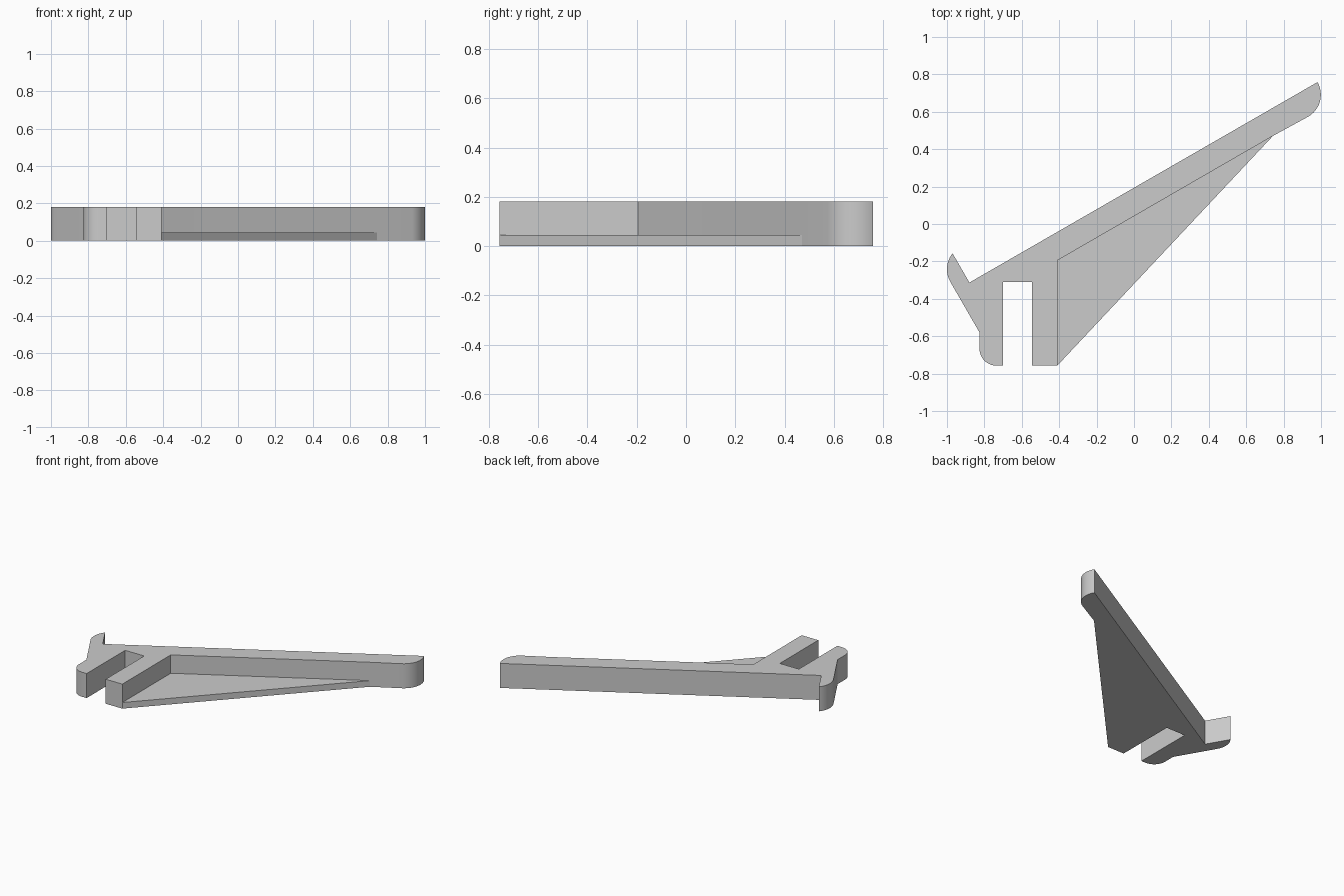
import bpy
import bmesh
from math import radians, sin, cos

if "Cube" in bpy.data.objects:
    bpy.data.objects.remove(bpy.data.objects["Cube"], do_unlink=True)

# Plain grey material
grey = bpy.data.materials.new("plain grey")
grey.use_nodes = True
colour = (0.6, 0.6, 0.6, 1)
grey.diffuse_color = colour
grey.node_tree.nodes["Principled BSDF"].inputs["Base Color"].default_value = colour


def arc(cx, cy, r, start, end, steps=12):
    """Points along an arc, angles in degrees."""
    angles = [radians(start + (end - start) * i / steps) for i in range(steps + 1)]
    return [(cx + r * cos(a), cy + r * sin(a)) for a in angles]


def extrude_profile(name, points, height):
    """Flat outline raised from the ground to the given height."""
    bm = bmesh.new()
    face = bm.faces.new([bm.verts.new((x, y, 0)) for x, y in points])
    raised = bmesh.ops.extrude_face_region(bm, geom=[face], use_keep_orig=True)
    for v in raised["geom"]:
        if isinstance(v, bmesh.types.BMVert):
            v.co.z = height
    bmesh.ops.recalc_face_normals(bm, faces=bm.faces)
    mesh = bpy.data.meshes.new(name)
    bm.to_mesh(mesh)
    bm.free()
    mesh.materials.append(grey)
    obj = bpy.data.objects.new(name, mesh)
    bpy.context.collection.objects.link(obj)
    bpy.ops.object.select_all(action="DESELECT")
    obj.select_set(True)
    bpy.context.view_layer.objects.active = obj
    bpy.ops.object.shade_smooth_by_angle(angle=radians(25))
    return obj


# Corners shared by the bracket and its web
foot = (-0.41, -0.757)
inner = (-0.41, -0.195)
web_tip = (0.743, 0.471)

# Bracket: slanted arm with rounded tip, hooked heel and slotted clip
outline = arc(0.864, 0.691, 0.135, -60, 30)
outline += [(-0.88, -0.313)]
outline += arc(-0.865, -0.242, 0.135, 141, 210)
outline += [(-0.826, -0.58)]
outline += arc(-0.736, -0.667, 0.09, 180, 270)
outline += [(-0.7, -0.757), (-0.7, -0.31), (-0.545, -0.31), (-0.545, -0.757)]
outline += [foot, inner, web_tip]
extrude_profile("bracket_arm", outline, 0.18)

# Thin triangular web bracing the arm
extrude_profile("brace_web", [foot, web_tip, inner], 0.045)
